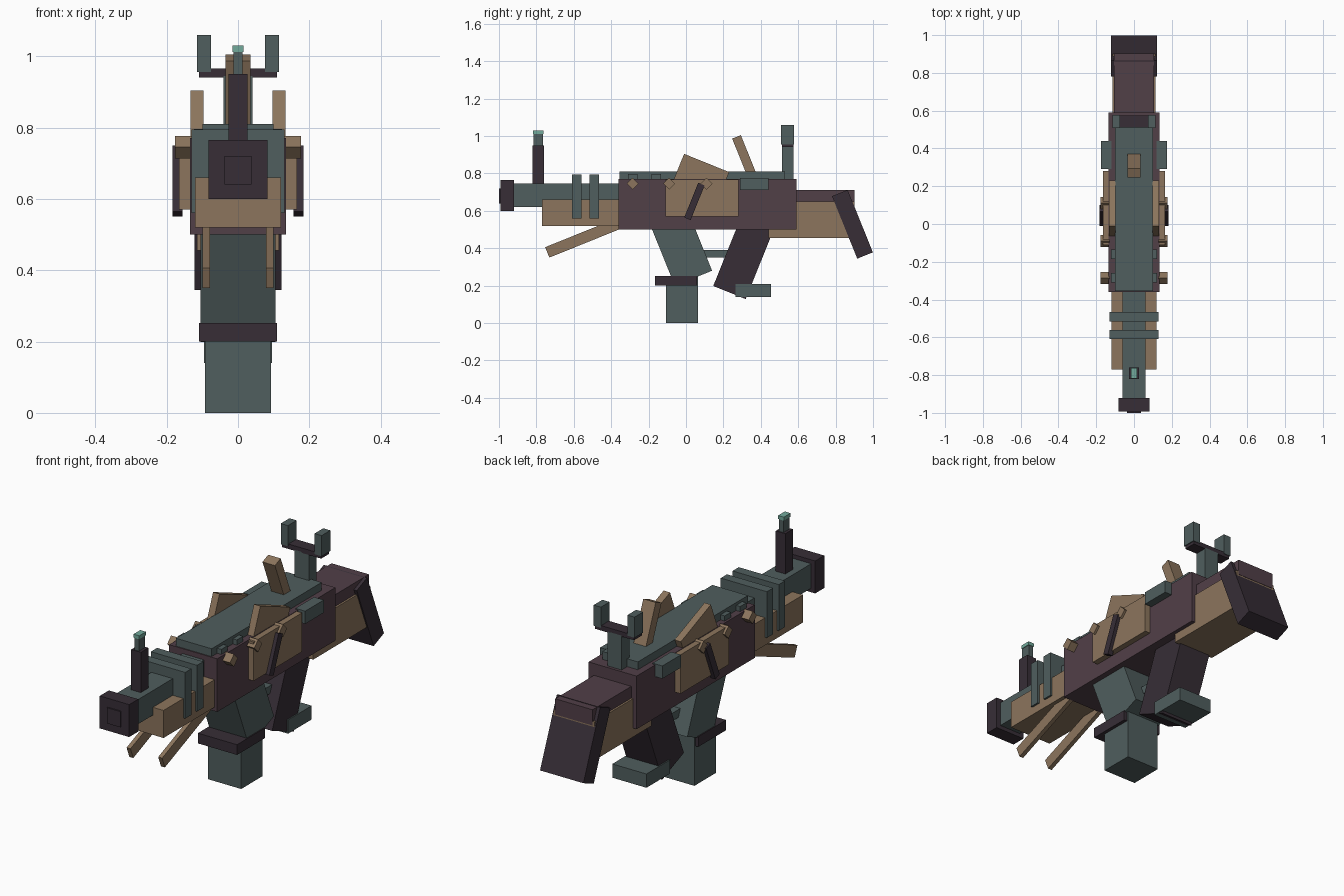
import bpy
from math import radians

cube = bpy.data.objects.get("Cube")
if cube:
    bpy.data.objects.remove(cube, do_unlink=True)


def material(name, rgb):
    mat = bpy.data.materials.new(name)
    mat.use_nodes = True
    mat.diffuse_color = (*rgb, 1)
    mat.node_tree.nodes["Principled BSDF"].inputs["Base Color"].default_value = (*rgb, 1)
    return mat


TEAL = material("slate teal", (0.080, 0.112, 0.112))
DARK = material("dark plum", (0.038, 0.027, 0.037))
MAROON = material("dull maroon", (0.083, 0.050, 0.064))
TAN = material("tan", (0.262, 0.178, 0.109))
MINT = material("mint", (0.17, 0.40, 0.33))
TILT = 22


def block(name, mat, x, y, z, tilt=0):
    """Box from (min, max) ranges, tilted about its centre in the side plane."""
    ranges = (x, y, z)
    bpy.ops.mesh.primitive_cube_add(size=1, location=[(a + b) / 2 for a, b in ranges])
    obj = bpy.context.object
    obj.name = name
    obj.scale = [b - a for a, b in ranges]
    obj.rotation_euler.x = radians(tilt)
    obj.data.materials.append(mat)
    return obj


def centred(name, mat, half, y, z, tilt=0):
    return block(name, mat, (-half, half), y, z, tilt)


def pair(name, mat, x, y, z, tilt=0):
    block("left_" + name, mat, x, y, z, tilt)
    block("right_" + name, mat, (-x[1], -x[0]), y, z, tilt)


def around(centre, size):
    return (centre - size / 2, centre + size / 2)


# Receiver and top cover
centred("receiver", MAROON, 0.135, (-0.36, 0.59), (0.50, 0.77))
centred("top_cover", TEAL, 0.10, (-0.355, 0.53), (0.76, 0.81))

# Barrel, muzzle and handguard
centred("barrel", TEAL, 0.06, (-0.93, -0.35), (0.62, 0.745))
centred("muzzle", DARK, 0.083, (-0.993, -0.92), (0.60, 0.765))
centred("muzzle_plate", DARK, 0.038, (-1.0, -0.98), (0.64, 0.72))
centred("handguard", TAN, 0.12, (-0.77, -0.35), (0.52, 0.66))
for i, y in enumerate((-0.585, -0.49)):
    centred(f"barrel_band_{i + 1}", TEAL, 0.13, around(y, 0.05), (0.56, 0.795))
pair("bipod_leg", TAN, (0.078, 0.10), around(-0.533, 0.45), around(0.462, 0.06), TILT)

# Front sight
centred("front_sight_post", DARK, 0.027, (-0.82, -0.76), (0.74, 0.95))
centred("front_sight_pin", TEAL, 0.013, (-0.815, -0.765), (0.95, 1.015))
centred("front_sight_tip", MINT, 0.016, (-0.817, -0.763), (1.012, 1.03))

# Rear sight
centred("rear_sight_post", TEAL, 0.04, (0.512, 0.575), (0.70, 0.945))
centred("rear_sight_bar", DARK, 0.11, (0.512, 0.575), (0.94, 0.965))
pair("rear_sight_ear", TEAL, (0.075, 0.115), (0.508, 0.578), (0.955, 1.06))

# Stock and butt
centred("stock_top", MAROON, 0.105, (0.58, 0.902), (0.63, 0.71))
centred("stock_body", TAN, 0.115, (0.44, 0.90), (0.455, 0.65))
centred("butt_pad", DARK, 0.122, around(0.89, 0.09), around(0.528, 0.36), TILT)

# Magazine
centred("magazine_upper", TEAL, 0.105, around(-0.035, 0.215), around(0.425, 0.40), TILT)
centred("magazine_lower", TEAL, 0.093, (-0.107, 0.065), (0, 0.25))
centred("magazine_band", DARK, 0.11, (-0.165, 0.058), (0.20, 0.252))

# Grip and trigger guard
centred("grip", DARK, 0.09, around(0.326, 0.187), around(0.395, 0.50), -TILT)
centred("grip_foot", TEAL, 0.096, (0.265, 0.455), (0.14, 0.21))
centred("trigger_guard", TEAL, 0.035, (0.05, 0.26), (0.35, 0.39))

# Charging handle and raised flaps
centred("charging_handle", TAN, 0.035, around(0.315, 0.05), around(0.884, 0.24), TILT)
pair("raised_flap", TAN, (0.097, 0.133), around(0.073, 0.26), around(0.763, 0.20), -TILT)

# Side plates with slash, studs and small fittings
pair("side_plate", TAN, (0.12, 0.165), (-0.11, 0.28), (0.57, 0.768))
pair("side_slash", DARK, (0.155, 0.183), around(0.045, 0.037), around(0.65, 0.20), -TILT)
for i, y in enumerate((-0.285, -0.09, 0.11)):
    pair(f"stud_{i + 1}", TAN, (0.13, 0.177), around(y, 0.045), around(0.745, 0.045), 45)
pair("side_box", TEAL, (0.12, 0.175), (0.29, 0.44), (0.71, 0.775))
for i, y in enumerate((-0.285, -0.16)):
    pair(f"cover_tab_{i + 1}", TEAL, (0.09, 0.123), around(y, 0.05), (0.76, 0.796))
